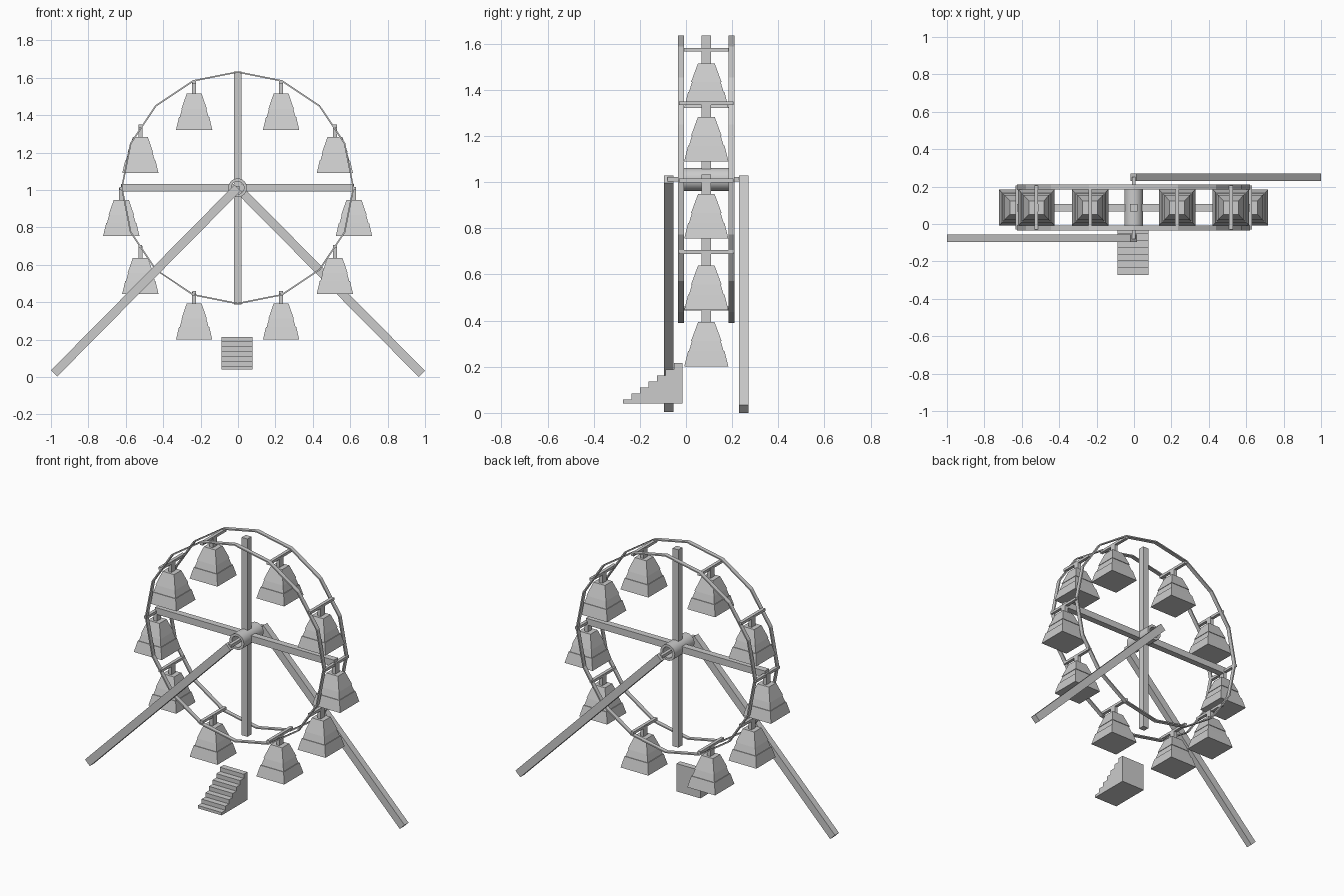
import bpy, bmesh, math
from mathutils import Vector

if "Cube" in bpy.data.objects:
    bpy.data.objects.remove(bpy.data.objects["Cube"])

CX, CY, CZ, R = -0.002, 0.088, 1.012, 0.623


def finish(name, bm):
    bmesh.ops.recalc_face_normals(bm, faces=bm.faces)
    me = bpy.data.meshes.new(name)
    bm.to_mesh(me)
    bm.free()
    ob = bpy.data.objects.new(name, me)
    bpy.context.collection.objects.link(ob)
    return ob


def add_frustum(bm, c, z0, z1, b, t):
    """Four-sided block: half sizes b at z0 and t at z1."""
    rings = [[bm.verts.new((c[0] + sx * h[0], c[1] + sy * h[1], z))
              for sx, sy in ((-1, -1), (1, -1), (1, 1), (-1, 1))]
             for z, h in ((z0, b), (z1, t))]
    lo, hi = rings
    bm.faces.new(lo[::-1])
    bm.faces.new(hi)
    for i in range(4):
        j = (i + 1) % 4
        bm.faces.new((lo[i], lo[j], hi[j], hi[i]))


def box(name, x, y, z):
    bm = bmesh.new()
    h = ((x[1] - x[0]) / 2, (y[1] - y[0]) / 2)
    add_frustum(bm, ((x[0] + x[1]) / 2, (y[0] + y[1]) / 2), z[0], z[1], h, h)
    return finish(name, bm)


def lathe(name, profile, n):
    """Closed (radius, y) profile turned about the wheel axis."""
    bm = bmesh.new()
    rings = []
    for i in range(n):
        a = 2 * math.pi * i / n
        rings.append([bm.verts.new((CX + r * math.sin(a), y, CZ + r * math.cos(a)))
                      for r, y in profile])
    m = len(profile)
    for i in range(n):
        p, q = rings[i], rings[(i + 1) % n]
        for k in range(m):
            l = (k + 1) % m
            bm.faces.new((p[k], p[l], q[l], q[k]))
    return finish(name, bm)


def extrude_x(name, pts, x0, x1):
    bm = bmesh.new()
    f = bm.faces.new([bm.verts.new((x0, y, z)) for y, z in pts])
    g = bmesh.ops.extrude_face_region(bm, geom=[f])
    bmesh.ops.translate(bm, vec=(x1 - x0, 0, 0),
                        verts=[v for v in g["geom"] if isinstance(v, bmesh.types.BMVert)])
    return finish(name, bm)


# Two thin 16-sided rims
for name, y0, y1 in (("front_rim", -0.035, -0.009), ("back_rim", 0.185, 0.211)):
    lathe(name, [(R, y0), (R, y1), (R - 0.008, y1), (R - 0.008, y0)], 16)

# Cross beams
box("vertical_beam", (CX - 0.02, CX + 0.02), (CY - 0.02, CY + 0.02), (CZ - R, CZ + R))
box("horizontal_beam", (CX - R, CX + R), (CY - 0.02, CY + 0.02), (CZ - 0.021, CZ + 0.021))

# Hub tube and axle
hub = lathe("hub", [(0.05, -0.01), (0.05, 0.186), (0.034, 0.186), (0.034, -0.01)], 24)
box("axle", (CX - 0.01, CX + 0.01), (-0.08, 0.25), (CZ - 0.01, CZ + 0.01))
for p in hub.data.polygons:
    p.use_smooth = True
bpy.context.view_layer.objects.active = hub
hub.select_set(True)
bpy.ops.object.shade_smooth_by_angle()


# Slanted legs
def leg(name, foot, y0, y1):
    a, b = Vector((foot[0], foot[1])), Vector((CX, CZ))
    d = (b - a).normalized() * 0.0235
    n = Vector((-d.y, d.x))
    bm = bmesh.new()
    corners = (a + n, a - n, b - n, b + n)
    f = [bm.verts.new((p.x, y0, p.y)) for p in corners]
    k = [bm.verts.new((p.x, y1, p.y)) for p in corners]
    bm.faces.new(f)
    bm.faces.new(k[::-1])
    for i in range(4):
        j = (i + 1) % 4
        bm.faces.new((f[i], f[j], k[j], k[i]))
    finish(name, bm)


leg("front_leg", (-0.983, 0.02), -0.095, -0.055)
leg("back_leg", (0.983, 0.017), 0.23, 0.27)

# Hanging cabins, each with a hanger and a bar joining the rims
spots = [(0.2325, 1.322), (0.52, 1.09), (0.622, 0.755), (0.52, 0.445), (0.2325, 0.2)]
for side in (-1, 1):
    for i, (px, z) in enumerate(spots):
        x = CX + side * px
        c = (x, CY)
        bm = bmesh.new()
        add_frustum(bm, c, z, z + 0.068, (0.097, 0.096), (0.081, 0.079))
        add_frustum(bm, c, z + 0.068, z + 0.112, (0.077, 0.075), (0.065, 0.062))
        add_frustum(bm, c, z + 0.112, z + 0.193, (0.068, 0.066), (0.04, 0.036))
        finish(f"cabin_{side}_{i}", bm)
        box("hanger", (x - 0.011, x + 0.011), (CY - 0.02, CY + 0.02), (z + 0.193, z + 0.255))
        box("cross_bar", (x - 0.01, x + 0.01), (-0.03, 0.206), (z + 0.244, z + 0.26))

# Boarding steps
N, y0, y1 = 7, -0.272, -0.016
pts = [(y1, 0.04), (y0, 0.04)]
for i in range(N):
    h = 0.058 + i * 0.0262
    pts += [(y0 + (y1 - y0) * i / N, h), (y0 + (y1 - y0) * (i + 1) / N, h)]
extrude_x("boarding_steps", pts, -0.089, 0.077)
